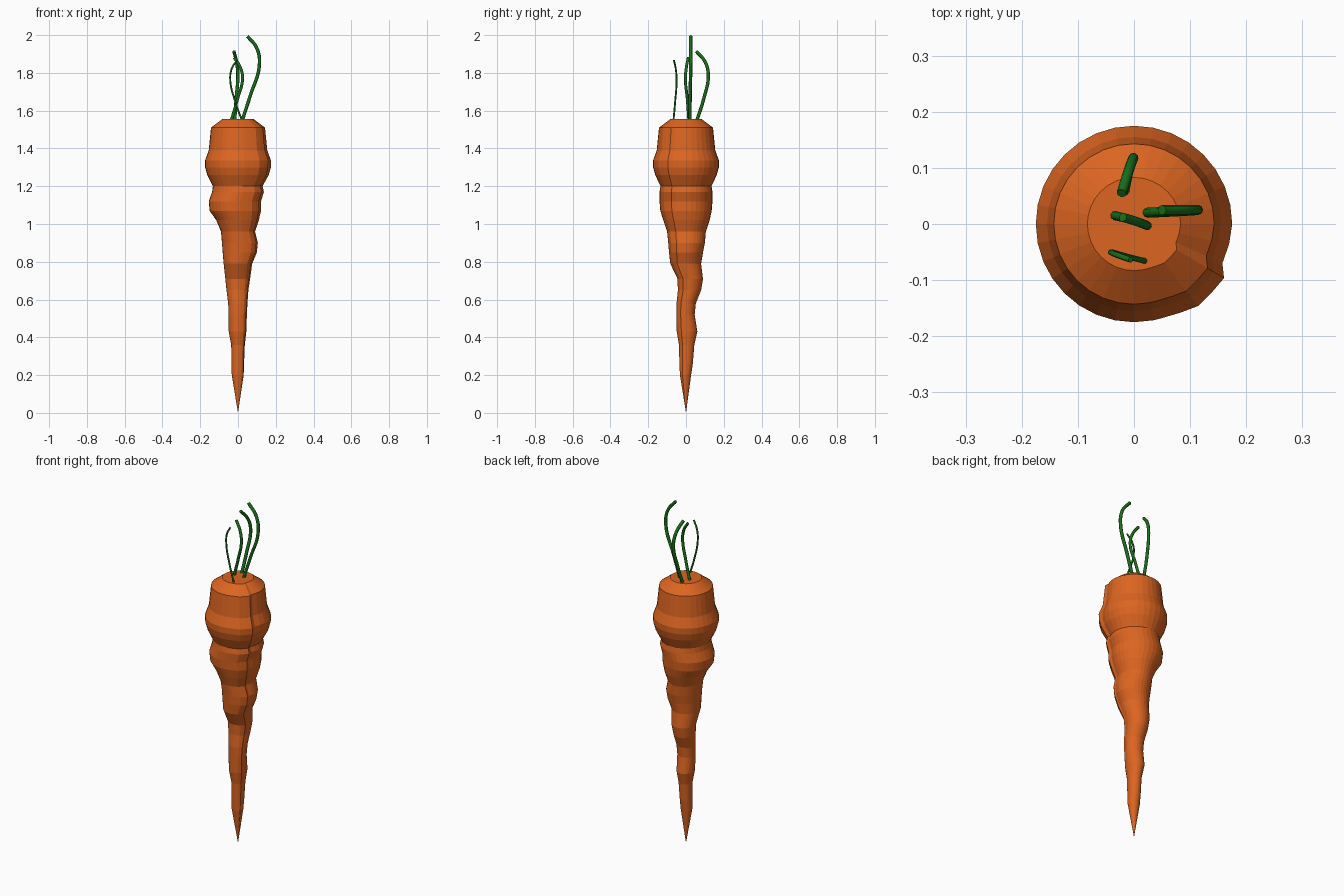
import bpy, bmesh, math


def material(name, color):
    m = bpy.data.materials.new(name)
    m.diffuse_color = color
    return m


orange = material("orange", (0.72, 0.13, 0.015, 1))
green = material("green", (0.01, 0.16, 0.01, 1))

# Root rings: z, x min, x max, y min, y max
rings = [
    (0.20, -.033, .030, -.032, .027), (0.26, -.034, .032, -.035, .036),
    (0.36, -.036, .036, -.037, .044), (0.43, -.049, .044, -.049, .060),
    (0.52, -.050, .047, -.050, .046), (0.58, -.052, .050, -.050, .052),
    (0.65, -.061, .055, -.043, .080), (0.71, -.067, .064, -.045, .090),
    (0.79, -.076, .075, -.083, .080), (0.85, -.081, .100, -.090, .090),
    (0.90, -.085, .105, -.094, .100), (0.96, -.090, .090, -.100, .105),
    (1.02, -.115, .110, -.120, .125), (1.07, -.150, .122, -.136, .136),
    (1.12, -.155, .122, -.140, .140), (1.17, -.137, .137, -.140, .140),
    (1.20, -.133, .130, -.135, .135), (1.26, -.163, .163, -.163, .163),
    (1.30, -.174, .174, -.174, .174), (1.335, -.175, .175, -.175, .175),
    (1.39, -.155, .155, -.155, .155), (1.51, -.143, .143, -.143, .143),
    (1.555, -.083, .083, -.083, .083),
]

# Angles around the root, with the lengthwise crease near -30 degrees
crease = [(-73, 1.0), (-62, 1.02), (-52, 1.06), (-41, 1.055), (-31, 1.07), (-24, .985), (-12, .99)]
section = [(i * 11.25, 1.0) for i in range(26)] + crease

bm = bmesh.new()
tip = bm.verts.new((0, 0, 0))
prev = None
n = len(section)
for z, x0, x1, y0, y1 in rings:
    ring = []
    for deg, k in section:
        a = math.radians(deg)
        ring.append(bm.verts.new(((x0 + x1) / 2 + k * (x1 - x0) / 2 * math.cos(a),
                                  (y0 + y1) / 2 + k * (y1 - y0) / 2 * math.sin(a), z)))
    for i in range(n):
        j = (i + 1) % n
        if prev:
            bm.faces.new((prev[i], prev[j], ring[j], ring[i]))
        else:
            bm.faces.new((tip, ring[j], ring[i]))
    prev = ring
bm.faces.new(prev)
bmesh.ops.recalc_face_normals(bm, faces=bm.faces)
mesh = bpy.data.meshes.new("root")
bm.to_mesh(mesh)
bm.free()
mesh.materials.append(orange)
bpy.context.collection.objects.link(bpy.data.objects.new("root", mesh))


# Leaf stalks: bent round tubes rising from the crown
def stalk(name, radius, points):
    cu = bpy.data.curves.new(name, 'CURVE')
    cu.dimensions = '3D'
    cu.bevel_depth = radius
    cu.bevel_resolution = 2
    cu.use_fill_caps = True
    cu.resolution_u = 8
    sp = cu.splines.new('BEZIER')
    sp.bezier_points.add(len(points) - 1)
    for p, co in zip(sp.bezier_points, points):
        p.co = co
        p.handle_left_type = p.handle_right_type = 'AUTO'
    cu.materials.append(green)
    bpy.context.collection.objects.link(bpy.data.objects.new(name, cu))


stalk("stalk_right", .009, [(.02, .02, 1.54), (.065, .022, 1.68), (.113, .025, 1.84),
                            (.10, .025, 1.93), (.05, .025, 1.994)])
stalk("stalk_back", .009, [(-.018, .055, 1.54), (-.010, .093, 1.66), (-.001, .118, 1.79),
                           (-.008, .10, 1.86), (-.022, .055, 1.914)])
stalk("stalk_left", .008, [(-.038, .016, 1.54), (-.003, .007, 1.66), (.024, -.003, 1.77),
                           (.012, .002, 1.83), (-.020, .012, 1.88)])
stalk("stalk_front", .005, [(.024, -.067, 1.54), (-.012, -.058, 1.64), (-.041, -.050, 1.76),
                            (-.034, -.054, 1.82), (-.006, -.064, 1.867)])
